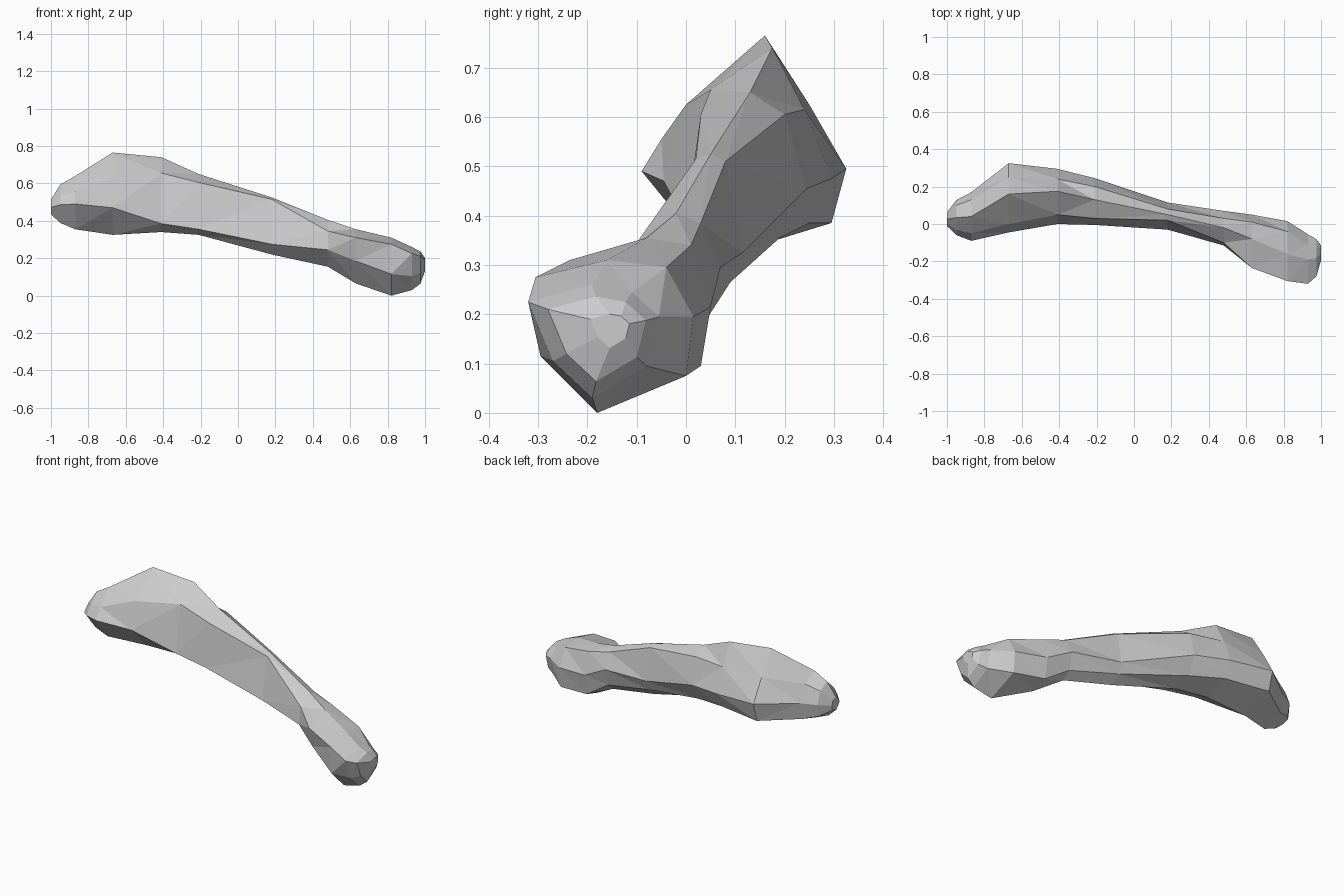
import bpy, bmesh
from mathutils import Vector

if "Cube" in bpy.data.objects:
    bpy.data.objects.remove(bpy.data.objects["Cube"])

# Cross-sections along x; each has 7 (y, z) points:
# front top, top, back top, back, back bottom, bottom, front
SECTIONS = [
    (-0.87, [(-.05, .56), (.04, .645), (.13, .60), (.17, .50), (.15, .40), (.02, .36), (-.09, .495)]),
    (-0.67, [(.0, .63), (.16, .77), (.25, .63), (.325, .50), (.295, .39), (.10, .33), (-.045, .475)]),
    (-0.41, [(.05, .66), (.175, .745), (.24, .62), (.295, .48), (.25, .39), (.10, .345), (.0, .39)]),
    (-0.21, [(.03, .61), (.13, .655), (.20, .61), (.245, .46), (.19, .36), (.08, .33), (-.005, .36)]),
    (0.18, [(.02, .52), (.05, .53), (.08, .515), (.115, .33), (.09, .27), (.04, .225), (-.03, .28)]),
    (0.48, [(-.10, .35), (-.02, .41), (.03, .39), (.07, .30), (.045, .20), (.0, .16), (-.115, .25)]),
    (0.63, [(-.235, .315), (-.08, .36), (.01, .345), (.05, .22), (.03, .10), (-.07, .07), (-.20, .19)]),
    (0.82, [(-.305, .28), (-.16, .315), (-.04, .30), (.015, .20), (.0, .08), (-.18, .005), (-.295, .12)]),
    (0.93, [(-.32, .23), (-.19, .265), (-.11, .25), (-.055, .20), (-.08, .10), (-.19, .035), (-.27, .11)]),
]


def ring(x, pts):
    return [Vector((x, y, z)) for y, z in pts]


def shrink(base, x, factor, y, z):
    """Smaller copy of a ring around (y, z), used to round off an end."""
    c = Vector((x, y, z))
    return [c + (Vector((x, p.y, p.z)) - c) * factor for p in base]


rings = [ring(x, pts) for x, pts in SECTIONS]

# Rounded ends
first, last = rings[0], rings[-1]
rings = ([shrink(first, -1.0, 0.28, 0.02, 0.47), shrink(first, -0.95, 0.72, 0.02, 0.48)]
         + rings
         + [shrink(last, 0.975, 0.75, -0.16, 0.17), shrink(last, 1.0, 0.3, -0.14, 0.18)])

# Bone: skin the rings and close both ends
bm = bmesh.new()
loops = [[bm.verts.new(p) for p in r] for r in rings]
n = len(loops[0])
for a, b in zip(loops, loops[1:]):
    for i in range(n):
        j = (i + 1) % n
        bm.faces.new((a[i], a[j], b[j], b[i]))
bm.faces.new(loops[0])
bm.faces.new(loops[-1])
bmesh.ops.triangulate(bm, faces=bm.faces[:])
bmesh.ops.recalc_face_normals(bm, faces=bm.faces[:])

mesh = bpy.data.meshes.new("bone")
bm.to_mesh(mesh)
bm.free()
bone = bpy.data.objects.new("bone", mesh)
bpy.context.collection.objects.link(bone)

# Sit on the ground
low = min(v.co.z for v in mesh.vertices)
for v in mesh.vertices:
    v.co.z -= low
